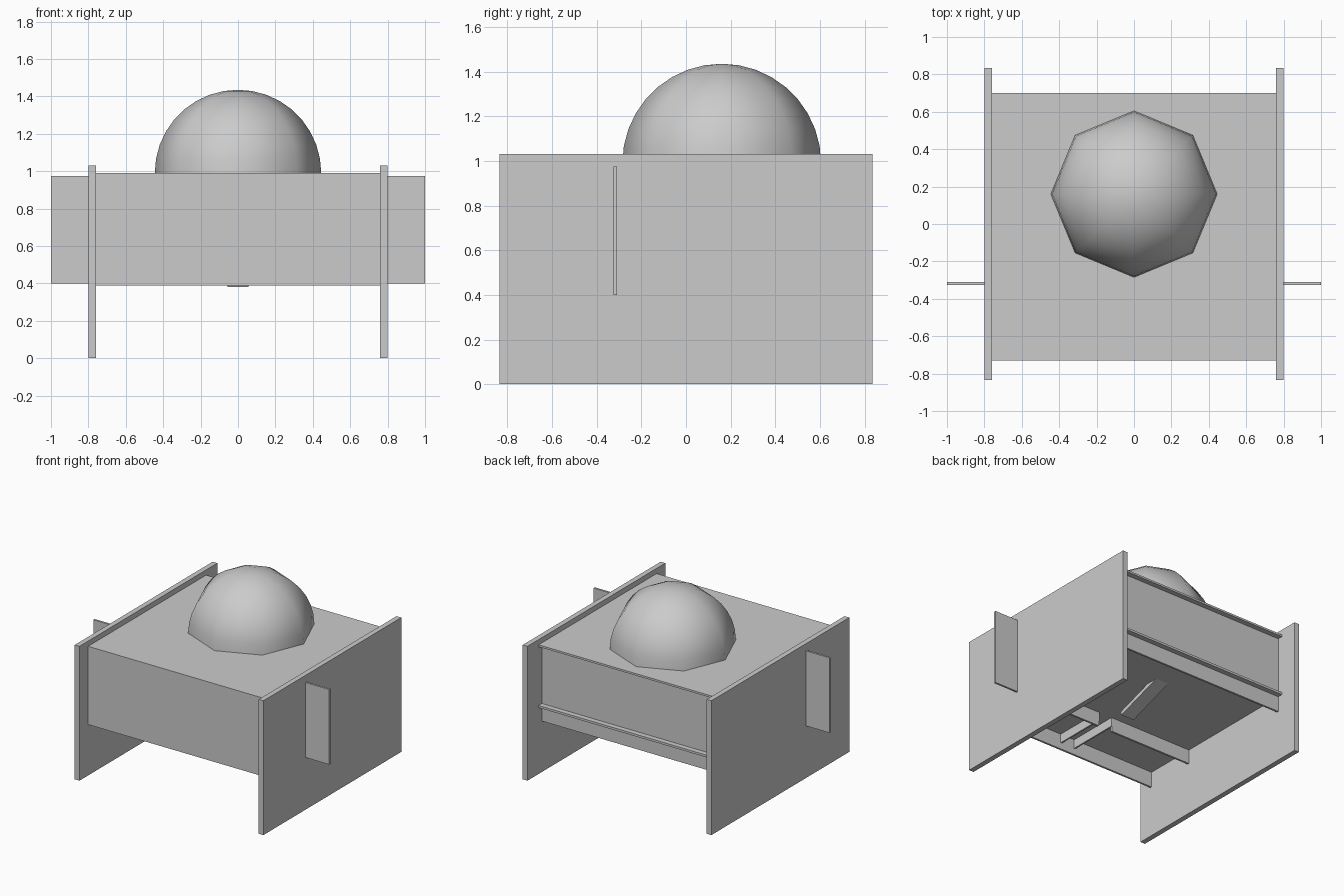
import bpy, bmesh, math
from mathutils import Matrix

if "Cube" in bpy.data.objects:
    bpy.data.objects.remove(bpy.data.objects["Cube"])


def box(name, x, y, z, bevel=0):
    """Axis-aligned box from (min, max) pairs."""
    bm = bmesh.new()
    bmesh.ops.create_cube(bm, size=1)
    for v in bm.verts:
        for i, (lo, hi) in enumerate((x, y, z)):
            v.co[i] = lo if v.co[i] < 0 else hi
    me = bpy.data.meshes.new(name)
    bm.to_mesh(me)
    bm.free()
    ob = bpy.data.objects.new(name, me)
    bpy.context.collection.objects.link(ob)
    return ob


# Side walls, cross-panel halves with outer fins, and slot rails
for side, s in (("left", -1), ("right", 1)):
    def span(a, b):
        return tuple(sorted((s * a, s * b)))
    box(side + "_wall", span(0.76, 0.80), (-0.835, 0.835), (0, 1.03))
    box(side + "_cross_panel", span(0.06, 1.0), (-0.325, -0.31), (0.40, 0.975))
    box(side + "_slot_rail", span(0.055, 0.067), (-0.715, -0.31), (0.44, 0.51))

# Horizontal boards
box("top_board", (-0.76, 0.76), (-0.73, 0.70), (0.975, 0.99))
box("lower_shelf", (-0.76, 0.76), (-0.72, 0.70), (0.508, 0.525))

# Front and back panels
box("front_panel", (-0.76, 0.76), (-0.73, -0.715), (0.39, 0.98))
box("back_panel", (-0.76, 0.76), (0.645, 0.66), (0.39, 0.98))

# Sloping plank under the shelf
plank = box("sloping_plank", (-0.055, 0.055), (0, 0.40), (0, 0.03))
plank.matrix_world = (Matrix.Translation((0, -0.07, 0.382))
                      @ Matrix.Rotation(math.radians(18.5), 4, 'X'))

# Eight-sided smooth dome, spun from a quarter arc
R, RINGS = 0.445, 9
bm = bmesh.new()
arc = [bm.verts.new((R * math.cos(a), 0, R * math.sin(a)))
       for a in (math.pi / 2 * i / RINGS for i in range(RINGS + 1))]
edges = [bm.edges.new(p) for p in zip(arc, arc[1:])]
bmesh.ops.spin(bm, geom=arc + edges, cent=(0, 0, 0), axis=(0, 0, 1),
               angle=math.tau, steps=8)
bmesh.ops.remove_doubles(bm, verts=bm.verts, dist=1e-4)
bmesh.ops.recalc_face_normals(bm, faces=bm.faces)
if sum(f.normal.dot(f.calc_center_median()) for f in bm.faces) < 0:
    bmesh.ops.reverse_faces(bm, faces=bm.faces)
for f in bm.faces:
    f.smooth = True
me = bpy.data.meshes.new("dome")
bm.to_mesh(me)
bm.free()
dome = bpy.data.objects.new("dome", me)
dome.location = (0, 0.16, 0.99)
bpy.context.collection.objects.link(dome)
